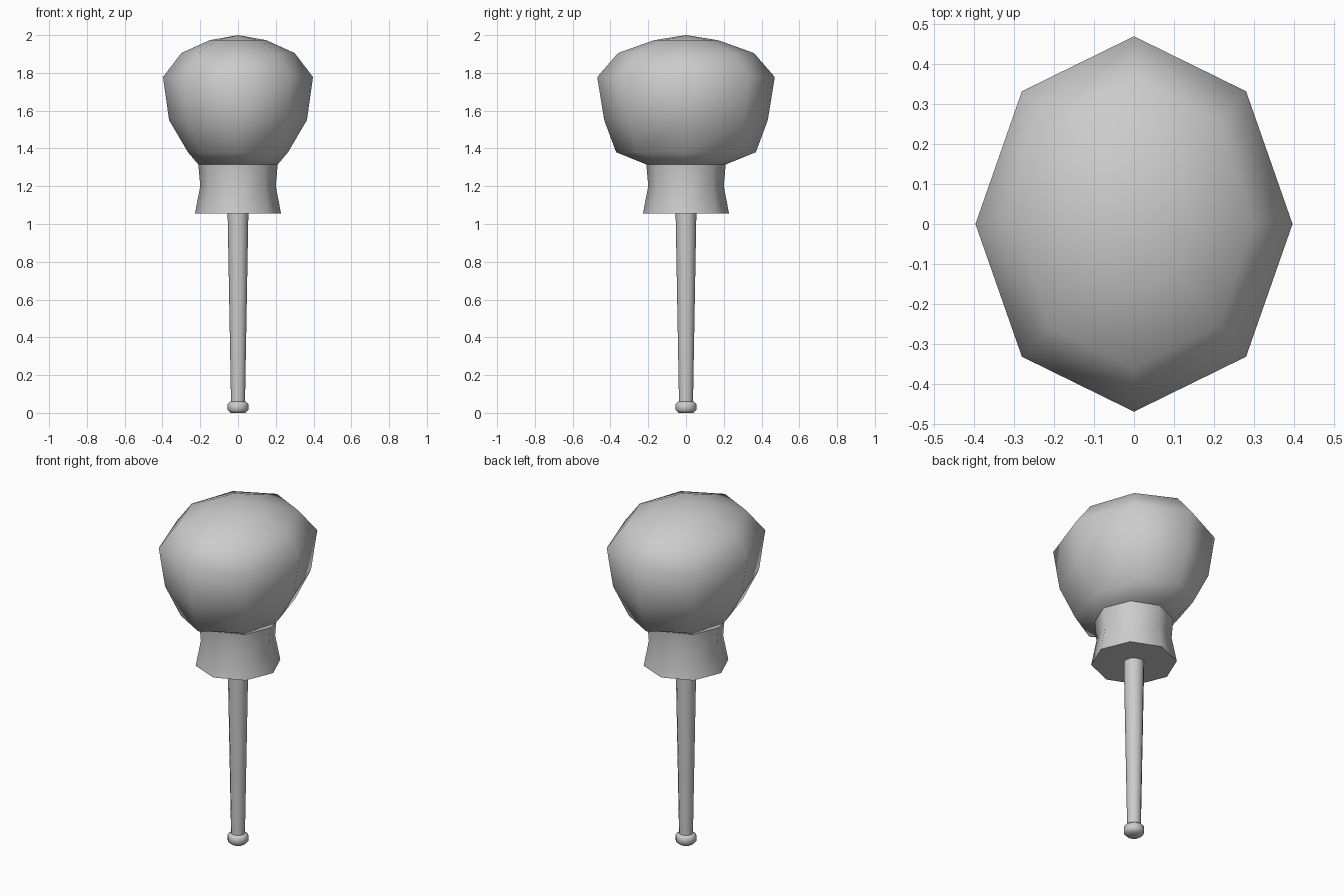
import bpy
import bmesh
import math

if "Cube" in bpy.data.objects:
    bpy.data.objects.remove(bpy.data.objects["Cube"], do_unlink=True)

grey = bpy.data.materials.new("plain_grey")
grey.use_nodes = True
colour = (0.6, 0.6, 0.6, 1)
grey.diffuse_color = colour
grey.node_tree.nodes["Principled BSDF"].inputs["Base Color"].default_value = colour


def loft(name, rings, sides, angle, apex=None):
    """Stack elliptical rings (x radius, y radius, z) into a closed solid."""
    bm = bmesh.new()
    loops = []
    for rx, ry, z in rings:
        turns = [math.tau * i / sides for i in range(sides)]
        loops.append([bm.verts.new((rx * math.cos(t), ry * math.sin(t), z)) for t in turns])
    for low, high in zip(loops, loops[1:]):
        for i in range(sides):
            j = (i + 1) % sides
            bm.faces.new((low[i], low[j], high[j], high[i]))
    bm.faces.new(loops[0][::-1])
    if apex is None:
        bm.faces.new(loops[-1])
    else:
        tip = bm.verts.new((0, 0, apex))
        for i in range(sides):
            bm.faces.new((loops[-1][i], loops[-1][(i + 1) % sides], tip))
    mesh = bpy.data.meshes.new(name)
    bm.to_mesh(mesh)
    bm.free()
    mesh.materials.append(grey)
    obj = bpy.data.objects.new(name, mesh)
    bpy.context.collection.objects.link(obj)
    bpy.ops.object.select_all(action="DESELECT")
    obj.select_set(True)
    bpy.context.view_layer.objects.active = obj
    bpy.ops.object.shade_smooth_by_angle(angle=math.radians(angle))
    return obj


def round_rings(profile):
    return [(r, r, z) for r, z in profile]


# Eight-sided oval head, deeper than it is wide
loft("head", [(0.21, 0.21, 1.315), (0.265, 0.37, 1.38), (0.365, 0.433, 1.55),
              (0.397, 0.47, 1.778), (0.3, 0.36, 1.905), (0.15, 0.17, 1.973)],
     8, 60, apex=2.0)

# Flared eight-sided collar beneath the head
loft("collar", round_rings([(0.228, 1.055), (0.2, 1.2), (0.21, 1.317)]), 8, 60)

# Tapered handle
loft("handle", round_rings([(0.037, 0.05), (0.055, 1.06)]), 12, 50)

# Rounded end knob
loft("end_knob", round_rings([(0.04, 0), (0.055, 0.015), (0.055, 0.047), (0.04, 0.06)]), 12, 60)
